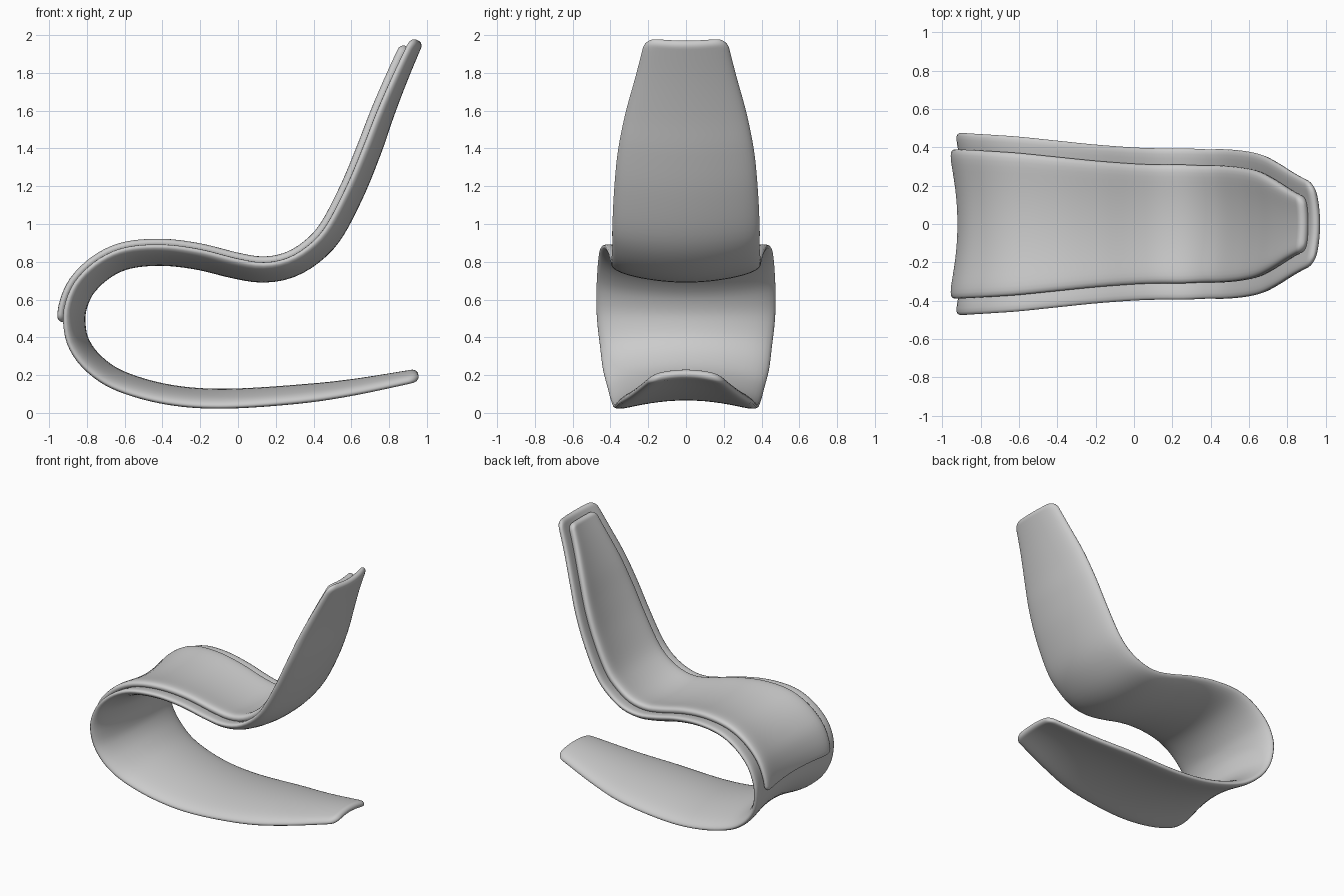
import bpy, bmesh, math
from mathutils import Vector

if "Cube" in bpy.data.objects:
    bpy.data.objects.remove(bpy.data.objects["Cube"])

# Side profile of the shell rim from back tip to base tip: (x, z, half width)
PATH = [Vector(p) for p in [
    (.905, 1.995, .215), (.81, 1.80, .265), (.72, 1.60, .32), (.64, 1.40, .36),
    (.555, 1.20, .38), (.45, 1.00, .39), (.36, .90, .39), (.25, .835, .395),
    (.13, .815, .395), (0, .835, .40), (-.20, .885, .415), (-.40, .91, .435),
    (-.60, .895, .455), (-.75, .83, .465), (-.87, .72, .472), (-.93, .60, .475),
    (-.945, .48, .47), (-.915, .34, .455), (-.82, .21, .44), (-.66, .105, .415),
    (-.40, .03, .395), (-.10, .005, .38), (.30, .03, .35), (.60, .075, .285),
    (.965, .155, .19)]]


def spline(points, steps=12):
    """Catmull-Rom curve through the points, with running arc length."""
    p = [2 * points[0] - points[1]] + points + [2 * points[-1] - points[-2]]
    out = []
    for i in range(1, len(p) - 2):
        a, b, c, d = p[i - 1:i + 3]
        for k in range(steps):
            t = k / steps
            out.append(.5 * (2 * b + (c - a) * t + (2 * a - 5 * b + 4 * c - d) * t * t
                             + (3 * b - a - 3 * c + d) * t ** 3))
    out.append(points[-1])
    arc = [0]
    for q, r in zip(out, out[1:]):
        arc.append(arc[-1] + (r - q).xy.length)
    return out, arc


CURVE, ARC = spline(PATH)
TOTAL = ARC[-1]


def at(s):
    s = min(max(s, 0), TOTAL)
    i = next((k for k in range(1, len(ARC)) if ARC[k] >= s), len(ARC) - 1)
    return CURVE[i - 1].lerp(CURVE[i], (s - ARC[i - 1]) / (ARC[i] - ARC[i - 1]))


def quarter(s, r):
    """Rises 0..1 along a quarter circle of radius r."""
    return math.sqrt(max(0, 1 - (1 - min(s / r, 1)) ** 2))


def ribbon(name, s0, s1, inset, corner, thick, raise_by, n=24):
    """Dished band swept along the profile, with rounded edges and ends."""
    r = .03
    ends = [corner * (1 - math.cos(k * math.pi / 16)) for k in range(9)]
    count = int((s1 - s0) / .04)
    mid = [corner + (s1 - s0 - 2 * corner) * k / count for k in range(1, count)]
    stations = ends + mid + [s1 - s0 - e for e in reversed(ends)]
    bm = bmesh.new()
    rings = []
    for e in stations:
        x, z, w = at(s0 + e)
        tan = (at(s0 + e + .03) - at(s0 + e - .03)).xy.normalized()
        nx, nz = tan.y, -tan.x
        near = min(e, s1 - s0 - e)
        half = w - inset - corner * (1 - quarter(near, corner))
        t = thick * (.8 + .2 * min(1, near / .6))
        fat = .5 * t * max(.08, quarter(near, r))
        ring = []
        for k in range(2 * n):
            ang = math.pi * k / n
            a = math.cos(ang)
            side = 1 if k < n else -1
            y = half * a
            off = -.16 * w * (1 - (y / w) ** 2) + raise_by - t / 2
            off += side * fat * math.sqrt(max(0, 1 - abs(a) ** 10))
            ring.append(bm.verts.new((x + nx * off, y, z + nz * off)))
        rings.append(ring)
    for p, q in zip(rings, rings[1:]):
        for k in range(2 * n):
            j = (k + 1) % (2 * n)
            bm.faces.new((p[k], p[j], q[j], q[k]))
    bm.faces.new(rings[0])
    bm.faces.new(rings[-1])
    bmesh.ops.recalc_face_normals(bm, faces=bm.faces)
    me = bpy.data.meshes.new(name)
    bm.to_mesh(me)
    bm.free()
    ob = bpy.data.objects.new(name, me)
    bpy.context.collection.objects.link(ob)
    bpy.ops.object.select_all(action='DESELECT')
    ob.select_set(True)
    bpy.context.view_layer.objects.active = ob
    bpy.ops.object.shade_smooth_by_angle(angle=math.radians(50))


# One-piece shell: back, seat, front curl and base
ribbon("shell", 0, TOTAL, 0, .06, .062, 0)
# Cushion pad lying in the shell, from the head end to the front of the curl
ribbon("cushion", .055, ARC[12 * 16], .085, .045, .075, .052)
